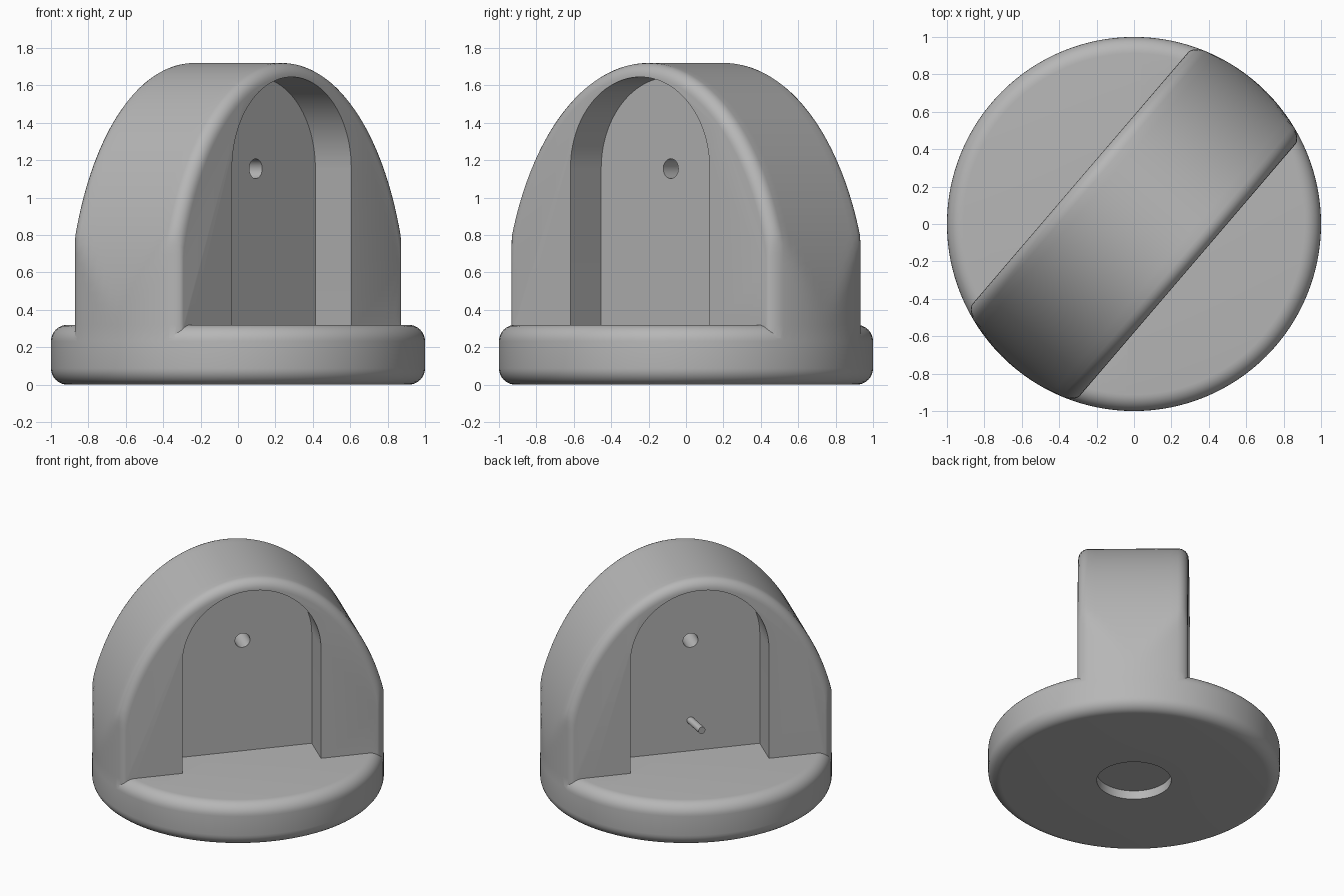
import bpy, bmesh, math
from mathutils import Matrix

if "Cube" in bpy.data.objects:
    bpy.data.objects.remove(bpy.data.objects["Cube"])

ANGLE = math.radians(49.4)      # heading of the upright slab
HALF, EDGE = 0.378, 0.07        # slab half thickness and edge rounding
WEB = 0.125                     # half thickness of the thin middle wall
TOP = 0.32                      # height of the disc

grey = bpy.data.materials.new("mid grey")
grey.diffuse_color = (0.47, 0.47, 0.47, 1)
grey.use_nodes = True
grey.node_tree.nodes["Principled BSDF"].inputs["Base Color"].default_value = grey.diffuse_color


def make(name, bm):
    bmesh.ops.recalc_face_normals(bm, faces=bm.faces)
    mesh = bpy.data.meshes.new(name)
    bm.to_mesh(mesh)
    bm.free()
    mesh.materials.append(grey)
    ob = bpy.data.objects.new(name, mesh)
    bpy.context.collection.objects.link(ob)
    return ob


def loft(name, loops):
    """Skin equal-length closed loops and cap both ends."""
    bm = bmesh.new()
    rows = [[bm.verts.new(p) for p in loop] for loop in loops]
    for a, b in zip(rows, rows[1:]):
        for i in range(len(a)):
            j = (i + 1) % len(a)
            bm.faces.new((a[i], a[j], b[j], b[i]))
    bm.faces.new(rows[0][::-1])
    bm.faces.new(rows[-1])
    return make(name, bm)


def lathe(name, profile, steps=128):
    """Turn an (r, z) profile that starts and ends on the axis."""
    bm = bmesh.new()
    verts = [bm.verts.new((r, 0, z)) for r, z in profile]
    edges = [bm.edges.new(e) for e in zip(verts, verts[1:])]
    bmesh.ops.spin(bm, geom=verts + edges, cent=(0, 0, 0), axis=(0, 0, 1),
                   angle=2 * math.pi, steps=steps)
    bmesh.ops.remove_doubles(bm, verts=bm.verts, dist=1e-4)
    return make(name, bm)


def rod(name, radius, length, matrix, segments=24):
    bm = bmesh.new()
    bmesh.ops.create_cone(bm, cap_ends=True, segments=segments, radius1=radius,
                          radius2=radius, depth=length, matrix=matrix)
    return make(name, bm)


def combine(target, other, operation):
    mod = target.modifiers.new(operation, 'BOOLEAN')
    mod.operation, mod.object, mod.solver = operation, other, 'EXACT'
    bpy.context.view_layer.objects.active = target
    bpy.ops.object.modifier_apply(modifier=mod.name)
    bpy.data.objects.remove(other)


def slab_loop(y):
    """Elliptical arch outline at depth y, limited by the disc's cylinder."""
    over = max(0, abs(y) - (HALF - EDGE))
    d = EDGE - math.sqrt(max(0, EDGE ** 2 - over ** 2))
    limit = math.sqrt(0.999 ** 2 - y * y) - 0.5 * d
    pts = []
    for i in range(81):
        t = math.pi * i / 80
        x = max(-limit, min(limit, (1 - d) * math.cos(t)))
        pts.append((x, y, TOP + (1.4 - d) * math.sin(t)))
    return [(pts[0][0], y, 0.13)] + pts + [(pts[-1][0], y, 0.13)]


# Upright arched slab with rounded rims
flat = HALF - EDGE
ys = [flat * i / 6 for i in range(-6, 7)]
rim = [flat + EDGE * math.sin(math.pi / 2 * i / 6) for i in range(1, 7)]
ys = [-y for y in reversed(rim)] + ys + rim
slab = loft("slab", [slab_loop(y) for y in ys])

# Arched pockets on both sides, leaving a thin wall between
W = 0.49
arch = [(W, 0.05)] + [(W * math.cos(math.pi * i / 48), 1.155 + W * math.sin(math.pi * i / 48))
                      for i in range(49)] + [(-W, 0.05)]
for s in (-1, 1):
    cutter = loft("pocket_cutter", [[(x, s * y, z) for x, z in arch] for y in (WEB, 0.7)])
    combine(slab, cutter, 'DIFFERENCE')

# Small hole through the wall
side = Matrix.Rotation(math.pi / 2, 4, 'X')
hole = rod("hole_cutter", 0.053, 0.6, Matrix.Translation((0, 0, 1.155)) @ side, 32)
combine(slab, hole, 'DIFFERENCE')
slab.data.transform(Matrix.Rotation(ANGLE, 4, 'Z'))

# Round base with soft edges and a shallow recess underneath
B = 0.088
arc = [(math.sin(math.pi / 2 * i / 8), math.cos(math.pi / 2 * i / 8)) for i in range(9)]
profile = [(0, 0.065), (0.255, 0.065), (0.255, 0)]
profile += [(1 - B + B * s, B - B * c) for s, c in arc]
profile += [(1 - B + B * s, TOP - B + B * c) for s, c in reversed(arc)]
profile += [(0, TOP)]
body = lathe("body", profile)
combine(body, slab, 'UNION')

# Small slanted pin on the rear of the wall
pin = rod("pin", 0.026, 0.24, Matrix.Translation((-0.012, WEB + 0.06, 0.55))
          @ Matrix.Rotation(math.radians(11), 4, 'Z') @ side)
pin.data.transform(Matrix.Rotation(ANGLE, 4, 'Z'))

for ob in (body, pin):
    bpy.ops.object.select_all(action='DESELECT')
    ob.select_set(True)
    bpy.context.view_layer.objects.active = ob
    bpy.ops.object.shade_smooth_by_angle(angle=math.radians(30))
